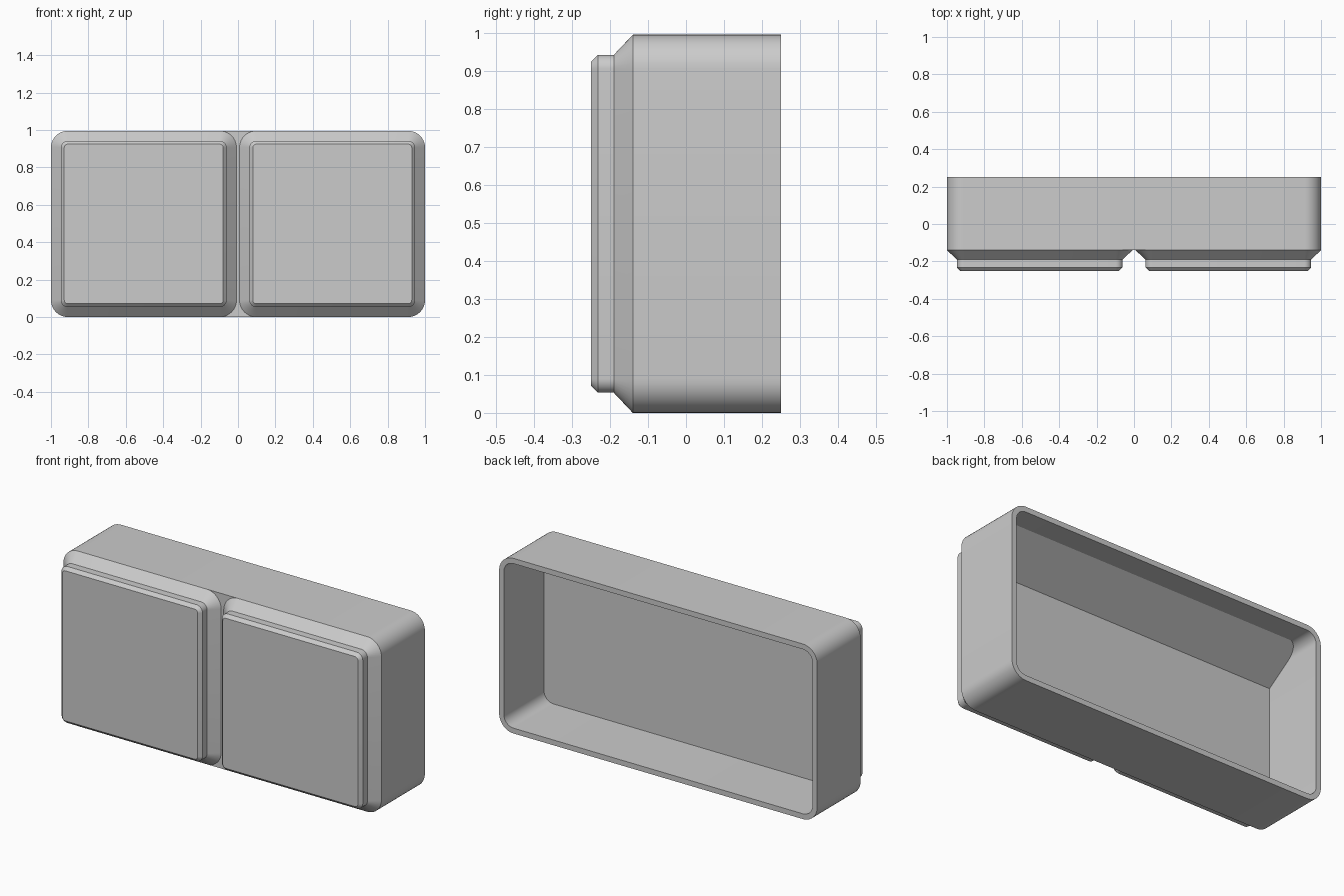
import bpy
import bmesh
from math import cos, sin, pi, radians
from mathutils import Vector

old = bpy.data.objects.get("Cube")
if old:
    bpy.data.objects.remove(old, do_unlink=True)

HEIGHT = 0.995     # overall height
RADIUS = 0.09      # outer corner radius
WALL = 0.03        # shell thickness
FRONT, BACK = -0.14, 0.25
SEGMENTS = 10

grey = bpy.data.materials.new("plain_grey")
grey.use_nodes = True
colour = (0.6, 0.6, 0.6, 1.0)
grey.diffuse_color = colour
grey.node_tree.nodes["Principled BSDF"].inputs["Base Color"].default_value = colour


def ring(bm, left, right, inset, y):
    """Rounded rectangle at depth y, offset inwards by inset."""
    r = RADIUS - inset
    verts = []
    corners = [(right - RADIUS, HEIGHT - RADIUS), (left + RADIUS, HEIGHT - RADIUS),
               (left + RADIUS, RADIUS), (right - RADIUS, RADIUS)]
    for quarter, (cx, cz) in enumerate(corners):
        for step in range(SEGMENTS + 1):
            a = (quarter + step / SEGMENTS) * pi / 2
            verts.append(bm.verts.new((cx + r * cos(a), y, cz + r * sin(a))))
    return verts


def loft(left, right, sections):
    """Join successive (inset, y) sections and cap both ends."""
    bm = bmesh.new()
    rings = [ring(bm, left, right, inset, y) for inset, y in sections]
    for a, b in zip(rings, rings[1:]):
        for i in range(len(a)):
            j = (i + 1) % len(a)
            bm.faces.new((a[i], a[j], b[j], b[i]))
    bm.faces.new(rings[0])
    bm.faces.new(rings[-1])
    bmesh.ops.recalc_face_normals(bm, faces=bm.faces)
    return bm


def finish(name, bm):
    mesh = bpy.data.meshes.new(name)
    bm.to_mesh(mesh)
    bm.free()
    mesh.materials.append(grey)
    obj = bpy.data.objects.new(name, mesh)
    bpy.context.collection.objects.link(obj)
    bpy.ops.object.select_all(action='DESELECT')
    obj.select_set(True)
    bpy.context.view_layer.objects.active = obj
    bpy.ops.object.shade_smooth_by_angle(angle=radians(25))
    return obj


# Hollow housing, open at the back
finish("housing", loft(-1, 1, [(0, FRONT), (0, BACK), (WALL, BACK),
                               (WALL, FRONT + WALL)]))

# Sloped brace under the inside of the top wall
slope_top = Vector((0, 0.12, HEIGHT - WALL))
slope_bottom = Vector((0, FRONT + WALL, 0.81))
run = slope_top - slope_bottom
bm = loft(-1, 1, [(WALL - 0.004, FRONT + WALL - 0.01), (WALL - 0.004, 0.2)])
cut = bmesh.ops.bisect_plane(bm, geom=bm.verts[:] + bm.edges[:] + bm.faces[:],
                             plane_co=slope_top, plane_no=(0, -run.z, run.y),
                             clear_inner=True)
edges = [e for e in cut["geom_cut"] if isinstance(e, bmesh.types.BMEdge)]
bmesh.ops.holes_fill(bm, edges=edges, sides=0)
bmesh.ops.recalc_face_normals(bm, faces=bm.faces)
finish("inner_brace", bm)

# Two square raised pads with a sloped foot and a bevelled front edge
for name, left, right in (("right_pad", -1, -0.008), ("left_pad", 0.008, 1)):
    finish(name, loft(left, right, [(0, FRONT), (0.053, -0.19),
                                    (0.053, -0.232), (0.071, -0.25)]))
